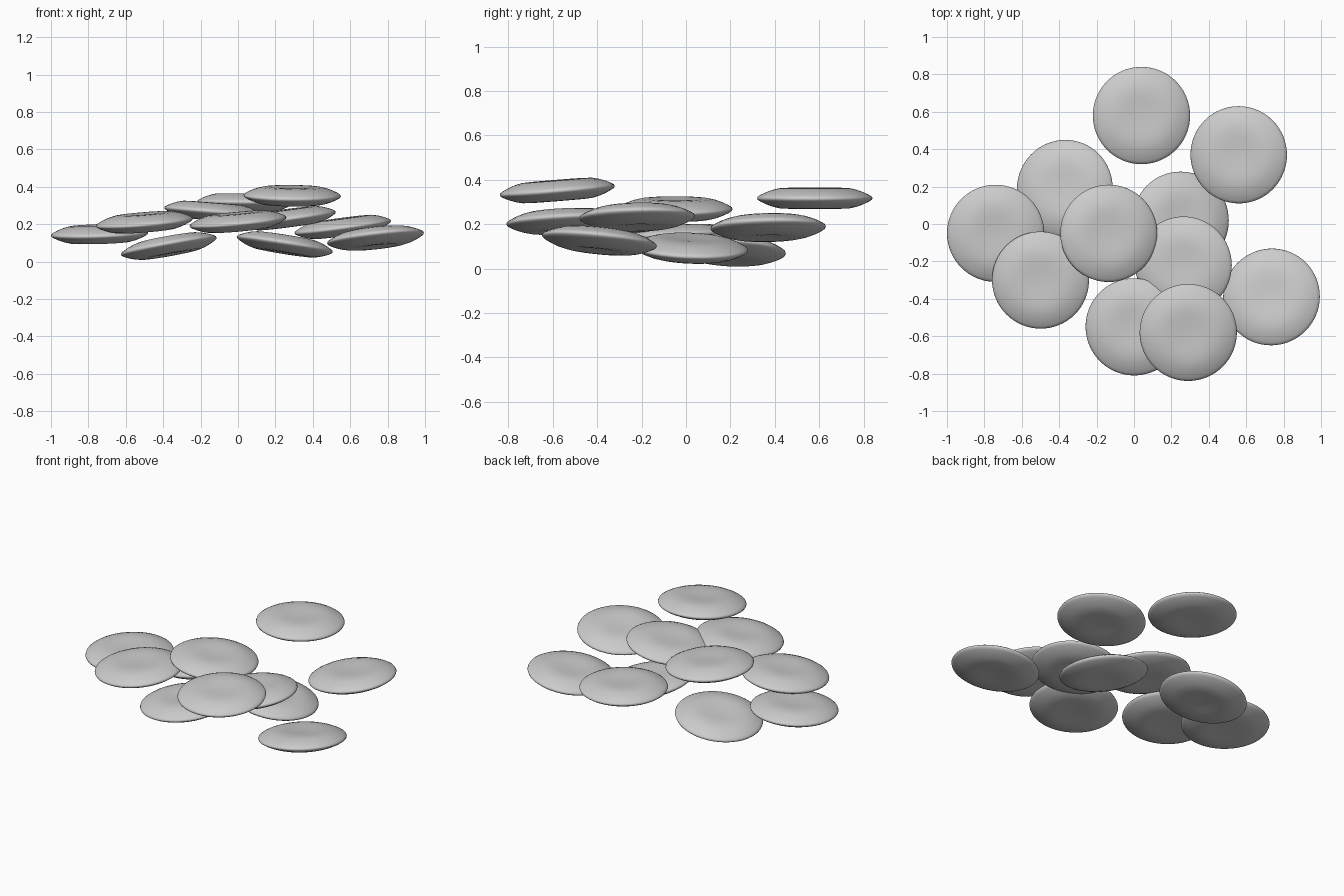
import bpy, bmesh, math
from mathutils import Vector

if "Cube" in bpy.data.objects:
    bpy.data.objects.remove(bpy.data.objects["Cube"])

# Half profile of a slightly dimpled disc: (radius, height), tip to centre
HALF = [(0.26, 0.0), (0.257, 0.007), (0.245, 0.015), (0.22, 0.027), (0.19, 0.038),
        (0.16, 0.045), (0.125, 0.047), (0.09, 0.046), (0.05, 0.043)]
SEGMENTS = 64


def make_disc_mesh():
    bm = bmesh.new()
    profile = [(0, 0.042)] + HALF[::-1] + [(r, -z) for r, z in HALF[1:]] + [(0, -0.042)]
    verts = [bm.verts.new((r, 0, z)) for r, z in profile]
    edges = [bm.edges.new(pair) for pair in zip(verts, verts[1:])]
    bmesh.ops.spin(bm, geom=verts + edges, cent=(0, 0, 0), axis=(0, 0, 1),
                   angle=math.tau, steps=SEGMENTS, use_merge=False)
    bmesh.ops.remove_doubles(bm, verts=bm.verts[:], dist=0.0001)
    bmesh.ops.recalc_face_normals(bm, faces=bm.faces[:])
    for f in bm.faces:
        f.smooth = True
    mesh = bpy.data.meshes.new("disc")
    bm.to_mesh(mesh)
    bm.free()
    return mesh


# Each disc: centre x, y, z, then slope along x and along y
DISCS = [
    (0.04, 0.58, 0.317, -0.01, 0.0),
    (0.56, 0.37, 0.185, 0.13, 0.02),
    (-0.37, 0.19, 0.083, 0.18, -0.06),
    (-0.74, -0.05, 0.147, 0.03, 0.05),
    (-0.135, -0.05, 0.268, -0.08, 0.0),
    (0.25, 0.02, 0.092, -0.16, -0.04),
    (0.265, -0.22, 0.232, 0.13, 0.02),
    (-0.50, -0.30, 0.21, 0.08, 0.06),
    (0.0, -0.55, 0.213, 0.09, 0.05),
    (0.29, -0.58, 0.352, -0.01, 0.08),
    (0.735, -0.39, 0.126, 0.11, -0.1),
]

# Scattered tilted discs sharing one mesh
mesh = make_disc_mesh()
for x, y, z, sx, sy in DISCS:
    disc = bpy.data.objects.new("disc", mesh)
    disc.location = (x, y, z)
    normal = Vector((-sx, -sy, 1)).normalized()
    disc.rotation_euler = Vector((0, 0, 1)).rotation_difference(normal).to_euler()
    bpy.context.collection.objects.link(disc)
